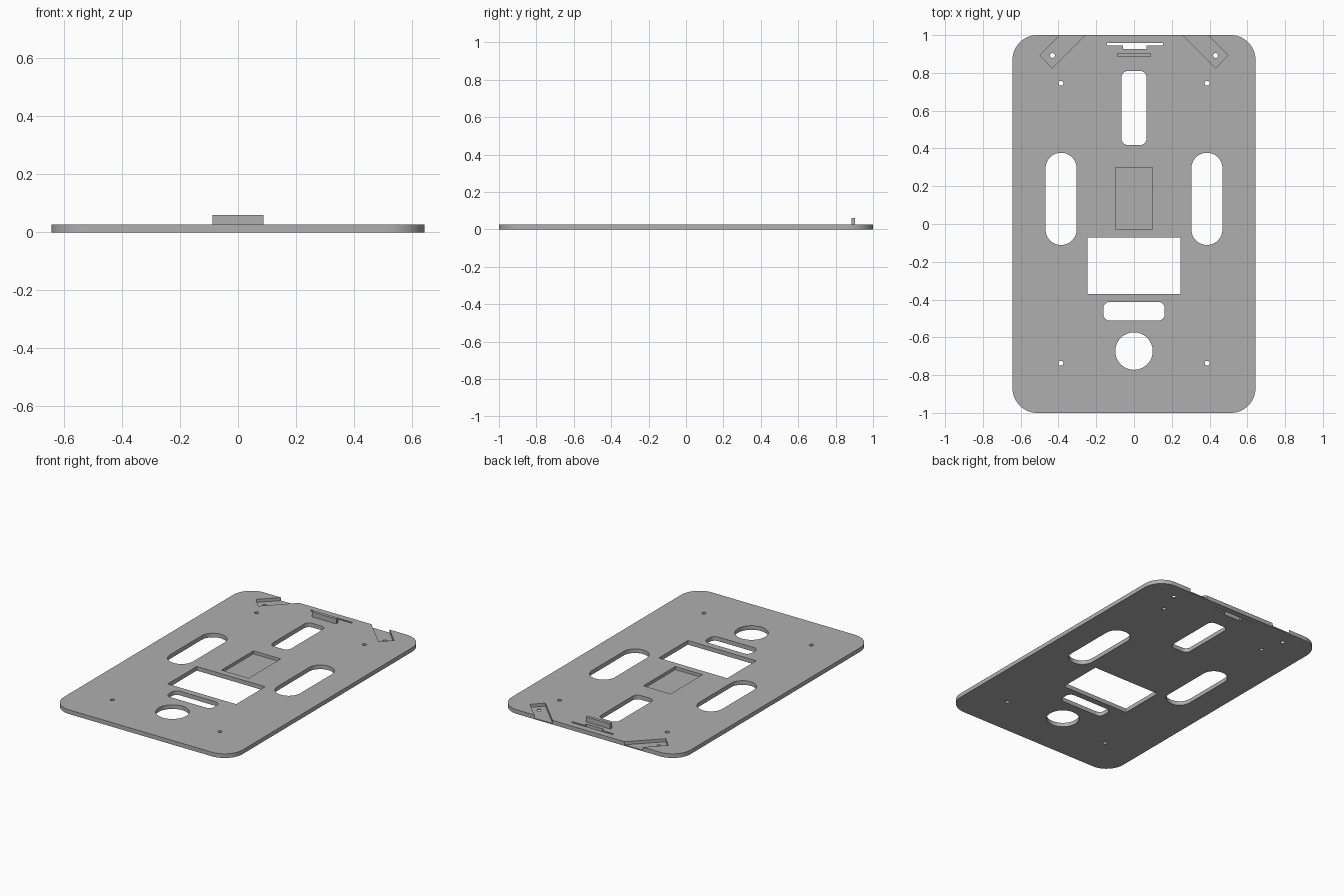
import bpy, bmesh
from math import cos, sin, pi

if "Cube" in bpy.data.objects:
    bpy.data.objects.remove(bpy.data.objects["Cube"], do_unlink=True)

THICK = 0.027
FLOOR = 0.007

grey = bpy.data.materials.new("plain grey")
grey.use_nodes = True
grey.diffuse_color = (0.43, 0.43, 0.43, 1)
grey.node_tree.nodes["Principled BSDF"].inputs["Base Color"].default_value = grey.diffuse_color


def prism(name, outline, z0, z1):
    """Solid extruded upward from a counter-clockwise outline."""
    bm = bmesh.new()
    face = bm.faces.new([bm.verts.new((x, y, z0)) for x, y in outline])
    top = bmesh.ops.extrude_face_region(bm, geom=[face])
    for v in top["geom"]:
        if isinstance(v, bmesh.types.BMVert):
            v.co.z = z1
    bmesh.ops.recalc_face_normals(bm, faces=bm.faces)
    mesh = bpy.data.meshes.new(name)
    bm.to_mesh(mesh)
    bm.free()
    mesh.materials.append(grey)
    obj = bpy.data.objects.new(name, mesh)
    bpy.context.collection.objects.link(obj)
    return obj


def rounded(cx, cy, w, h, r, steps=10):
    """Rectangle outline with rounded corners."""
    pts = []
    for i, (sx, sy) in enumerate([(1, 1), (-1, 1), (-1, -1), (1, -1)]):
        for k in range(steps + 1):
            a = (i + k / steps) * pi / 2
            pts.append((cx + sx * (w / 2 - r) + r * cos(a),
                        cy + sy * (h / 2 - r) + r * sin(a)))
    return pts


def rect(x0, x1, y0, y1):
    return [(x0, y0), (x1, y0), (x1, y1), (x0, y1)]


def circle(cx, cy, r, n=32):
    return [(cx + r * cos(2 * pi * k / n), cy + r * sin(2 * pi * k / n)) for k in range(n)]


plate = prism("base_plate", rounded(0, 0, 1.286, 2, 0.13, 12), 0, THICK)

# Openings through the full thickness
through = [
    rounded(0, 0.614, 0.134, 0.392, 0.035),
    rect(-0.246, 0.246, -0.37, -0.072),
    rounded(0, -0.462, 0.325, 0.1, 0.035),
    circle(0, -0.673, 0.099, 48),
    # T-shaped slit behind the tab
    [(-0.143, 0.946), (-0.058, 0.946), (-0.058, 0.927), (0.067, 0.927),
     (0.067, 0.946), (0.153, 0.946), (0.153, 0.958), (-0.143, 0.958)],
]
# Recesses that leave a thin floor
recesses = [rect(-0.098, 0.098, -0.03, 0.298)]

for s in (-1, 1):
    through.append(rounded(s * 0.386, 0.133, 0.164, 0.488, 0.0815, 12))
    for x, y in [(0.387, 0.745), (0.387, -0.737), (0.432, 0.892)]:
        through.append(circle(s * x, y, 0.013, 16))
    recesses.append([(s * x, y) for x, y in
                     [(0.37, 1.02), (0.497, 0.893), (0.433, 0.826), (0.239, 1.02)]])

cutters = [prism("cutter", o, -0.05, 0.1) for o in through]
cutters += [prism("cutter", o, FLOOR, 0.1) for o in recesses]

# Cut every opening, then drop the cutters
for c in cutters:
    c.hide_render = True
    mod = plate.modifiers.new("cut", "BOOLEAN")
    mod.operation = "DIFFERENCE"
    mod.solver = "EXACT"
    mod.object = c
bpy.context.view_layer.update()
result = bpy.data.meshes.new_from_object(
    plate.evaluated_get(bpy.context.evaluated_depsgraph_get()))
plate.modifiers.clear()
plate.data = result
result.materials.clear()
result.materials.append(grey)
for c in cutters:
    bpy.data.objects.remove(c, do_unlink=True)

# Upright tab near the back edge
tab = prism("upright_tab", rect(-0.088, 0.088, 0.884, 0.904), THICK - 0.002, 0.06)

# Smooth the round walls, keep the edges crisp
for o in bpy.context.selected_objects:
    o.select_set(False)
plate.select_set(True)
bpy.context.view_layer.objects.active = plate
bpy.ops.object.shade_smooth_by_angle(angle=0.5)
